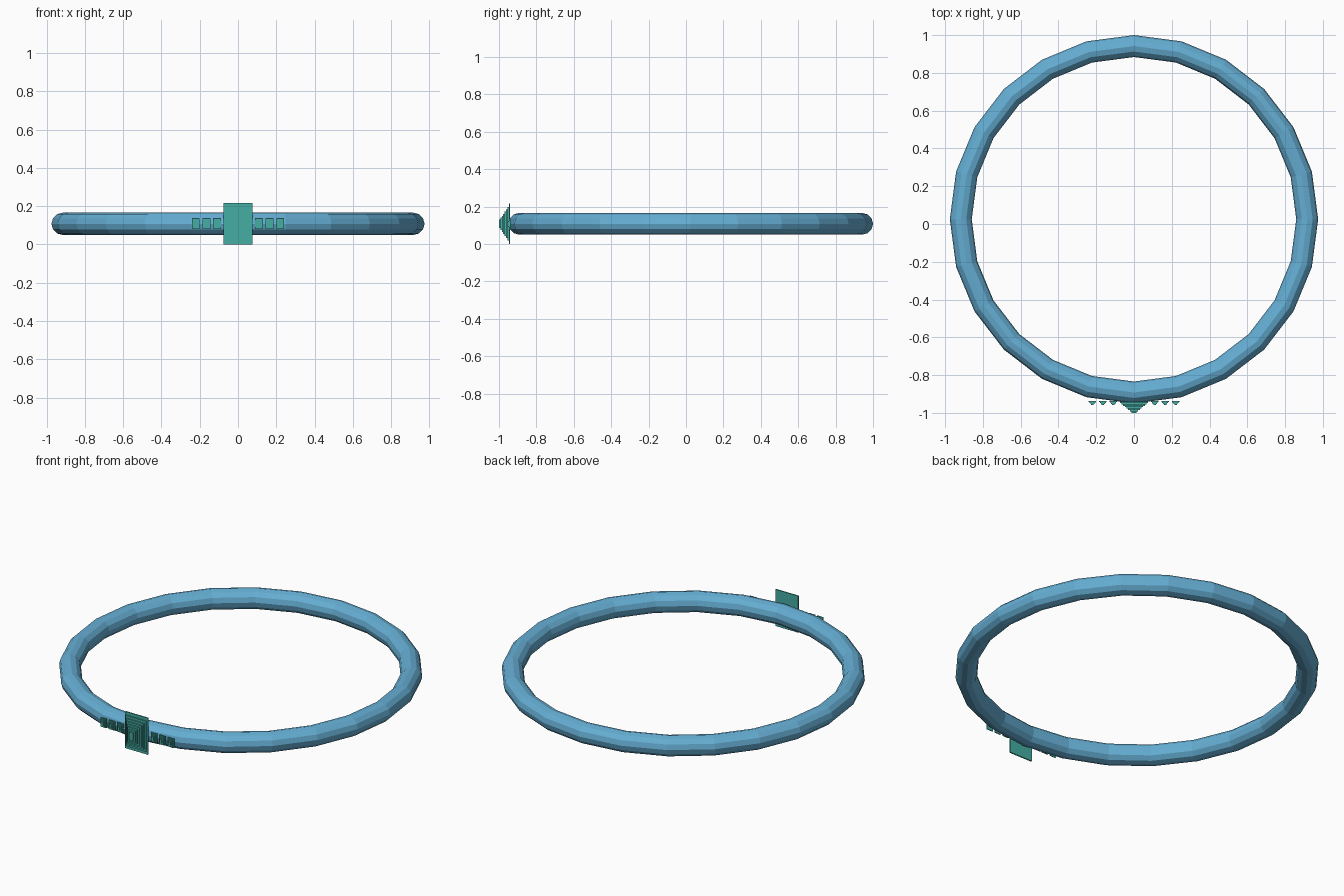
import bpy, bmesh
from math import cos, sin, pi

if "Cube" in bpy.data.objects:
    bpy.data.objects.remove(bpy.data.objects["Cube"])

ZC = 0.108  # mid height of everything


def material(name, rgb):
    m = bpy.data.materials.new(name)
    m.diffuse_color = (*rgb, 1)
    m.use_nodes = True
    m.node_tree.nodes["Principled BSDF"].inputs["Base Color"].default_value = m.diffuse_color
    return m


def finish(name, bm, mat):
    bmesh.ops.recalc_face_normals(bm, faces=bm.faces)
    me = bpy.data.meshes.new(name)
    bm.to_mesh(me)
    bm.free()
    me.materials.append(mat)
    ob = bpy.data.objects.new(name, me)
    bpy.context.collection.objects.link(ob)
    return ob


def stepped_gem(name, x, y, tiers, mat):
    """Stepped pyramid pointing to -y; tiers = (half width, half height, depth)."""
    bm = bmesh.new()
    rings, back = [], y
    for w, h, d in tiers:
        for yy in (back, y - d):
            rings.append([bm.verts.new((x + sx * w, yy, ZC + sz * h))
                          for sx, sz in ((-1, -1), (1, -1), (1, 1), (-1, 1))])
        back = y - d
    for a, b in zip(rings, rings[1:]):
        for i in range(4):
            j = (i + 1) % 4
            bm.faces.new((a[i], a[j], b[j], b[i]))
    bm.faces.new(rings[0])
    bm.faces.new(rings[-1])
    return finish(name, bm, mat)


blue = material("band_blue", (0.13, 0.42, 0.65))
green = material("gem_green", (0.06, 0.42, 0.36))

# Faceted round band
bpy.ops.mesh.primitive_torus_add(major_segments=24, minor_segments=12,
                                 major_radius=0.917, minor_radius=0.058,
                                 location=(0, 0.025, ZC))
band = bpy.context.object
band.name = "band"
band.data.materials.append(blue)

# Large stepped centre stone
N = 8
tiers = []
for i in range(N):
    t = i / (N - 1)
    tiers.append((0.075 - 0.062 * t, 0.108 - 0.085 * t ** 0.8, 0.06 * (i + 1) / N))
stepped_gem("centre_stone", 0, -0.94, tiers, green)

# Three small stones on each side
for side, label in ((-1, "left"), (1, "right")):
    for k in range(3):
        small = [(0.02 - 0.0045 * i, 0.027 - 0.0055 * i, 0.005 * (i + 1)) for i in range(4)]
        stepped_gem(f"side_stone_{label}_{k + 1}", side * (0.11 + 0.055 * k), -0.937, small, green)
